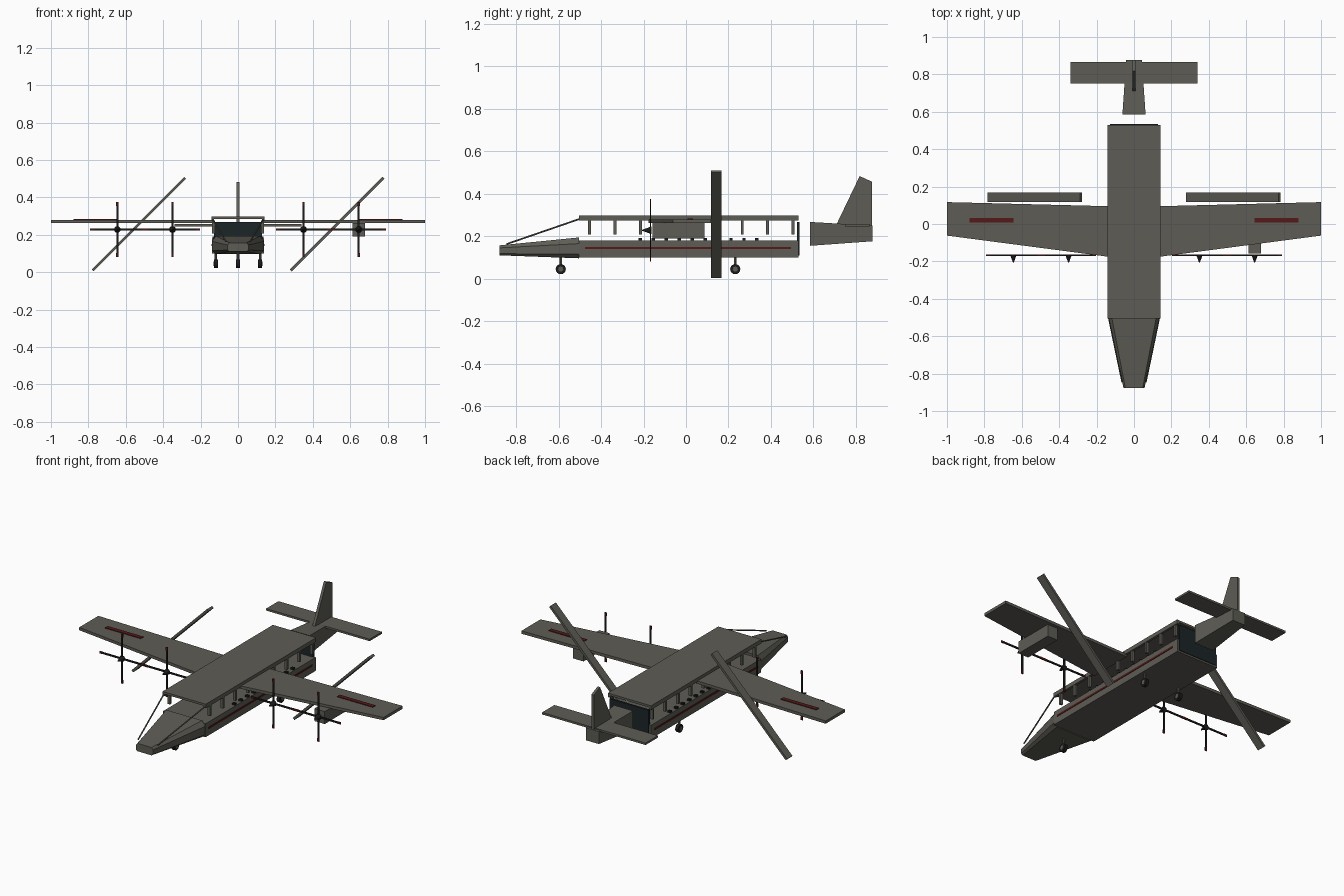
import bpy, bmesh, math
from mathutils import Vector, Matrix

if "Cube" in bpy.data.objects:
    bpy.data.objects.remove(bpy.data.objects["Cube"])


def material(name, r, g, b):
    m = bpy.data.materials.new(name)
    m.diffuse_color = (r, g, b, 1)
    m.use_nodes = True
    m.node_tree.nodes["Principled BSDF"].inputs["Base Color"].default_value = m.diffuse_color
    return m


PAINT = material("grey_paint", 0.11, 0.107, 0.09)
RED = material("dark_red", 0.09, 0.01, 0.01)
BLACK = material("black", 0.01, 0.011, 0.01)
GLASS = material("dark_glass", 0.012, 0.018, 0.02)


def finish(name, bm, mat):
    bmesh.ops.recalc_face_normals(bm, faces=bm.faces)
    me = bpy.data.meshes.new(name)
    bm.to_mesh(me)
    bm.free()
    me.materials.append(mat)
    ob = bpy.data.objects.new(name, me)
    bpy.context.collection.objects.link(ob)
    return ob


def box(name, x, y, z, mat=PAINT, rot=None):
    """Box from (min, max) ranges, optionally rotated about its centre."""
    bm = bmesh.new()
    bmesh.ops.create_cube(bm, size=1)
    c = Vector([(r[0] + r[1]) / 2 for r in (x, y, z)])
    s = [r[1] - r[0] for r in (x, y, z)]
    m = Matrix.Translation(c) @ (rot or Matrix()) @ Matrix.Diagonal((*s, 1))
    bm.transform(m)
    return finish(name, bm, mat)


def loft(name, a, b, mat=PAINT):
    """Closed solid between two matching point loops."""
    bm = bmesh.new()
    va, vb = ([bm.verts.new(p) for p in loop] for loop in (a, b))
    bm.faces.new(va)
    bm.faces.new(vb)
    n = len(va)
    for i in range(n):
        j = (i + 1) % n
        bm.faces.new((va[i], va[j], vb[j], vb[i]))
    return finish(name, bm, mat)


def cone(name, p, q, r1, r2, mat=PAINT, sides=12):
    """Cone or rod running from p to q."""
    p, q = Vector(p), Vector(q)
    d = q - p
    bm = bmesh.new()
    bmesh.ops.create_cone(bm, cap_ends=True, segments=sides, radius1=r1,
                          radius2=r2, depth=d.length)
    bm.transform(Matrix.Translation((p + q) / 2) @ d.to_track_quat('Z', 'Y').to_matrix().to_4x4())
    return finish(name, bm, mat)


# Fuselage: lower hull, roof with side rails, dark rear bulkhead
box("lower_hull", (-.14, .14), (-.505, .53), (.10, .18))
box("roof", (-.142, .142), (-.505, .53), (.284, .297))
box("rear_bulkhead", (-.128, .128), (.522, .534), (.11, .268), GLASS)


# Nose: chamfered loft to a small flat front
def nose_loop(y, w, cw, z0, z1, z2, z3):
    half = [(cw, z0), (w, z1), (w, z2), (cw, z3)]
    return [(x, y, z) for x, z in half] + [(-x, y, z) for x, z in reversed(half)]


loft("nose", nose_loop(-.505, .138, .118, .096, .115, .165, .194),
     nose_loop(-.878, .056, .046, .11, .118, .145, .157))

# Tail cone, stabilizer and fin
loft("tail_cone",
     [(-.062, .585, .155), (.062, .585, .155), (.062, .585, .267), (-.062, .585, .267)],
     [(-.042, .878, .176), (.042, .878, .176), (.042, .878, .25), (-.042, .878, .25)])
box("stabilizer", (-.34, .34), (.75, .865), (.245, .257))
fin = [(.71, .258), (.876, .248), (.876, .457), (.818, .483)]
loft("tail_fin", [(-.008, y, z) for y, z in fin], [(.008, y, z) for y, z in fin])

# Parts repeated on both sides
for s, side in ((-1, "left"), (1, "right")):
    def span(a, b):
        return tuple(sorted((s * a, s * b)))

    box(side + "_roof_rail", span(.128, .142), (-.505, .53), (.273, .285))
    box(side + "_hull_stripe", span(.138, .143), (-.475, .495), (.139, .15), RED)
    for i in range(9):
        y = -.455 + .12 * i
        box(side + "_window_post", span(.124, .14), (y - .007, y + .007), (.208, .275))
    for i in range(10):
        y = -.215 + .061 * i
        box(side + "_sill_block", span(.118, .136), (y - .008, y + .008), (.178, .191), BLACK)
    cone(side + "_windshield_strut", (s * .135, -.505, .28), (s * .064, -.845, .163), .004, .004, sides=6)

    # Tapered wing slab and its red panel
    plan = [(.13, -.176), (1, -.062), (1, .117), (.13, .095)]
    loft(side + "_wing", [(s * x, y, .262) for x, y in plan], [(s * x, y, .279) for x, y in plan])
    box(side + "_wing_panel", span(.645, .88), (.008, .033), (.277, .283), RED)

    # Loose flap plank: both tilt the same way
    c = s * .53
    box(side + "_flap", (c - .35, c + .35), (.118, .168), (.2495, .2635), PAINT,
        Matrix.Rotation(-math.pi / 4, 4, 'Y'))

    # Propellers: spinner and four red-tipped blades
    for px in (.35, .645):
        x, y, z = s * px, -.167, .228
        cone("spinner", (x, y + .004, z), (x, y - .04, z), .018, .002, BLACK)
        for k in range(4):
            a = k * math.pi / 2
            dx, dz = math.cos(a), math.sin(a)
            for name, r0, r1, w, mat in (("blade", 0, .128, .005, BLACK),
                                         ("blade_tip", .126, .147, .006, RED)):
                wx, wz = w * abs(dz), w * abs(dx)
                xs = sorted((x + dx * r0, x + dx * r1))
                zs = sorted((z + dz * r0, z + dz * r1))
                box(name, (xs[0] - wx, xs[1] + wx), (y - .003, y + .003),
                    (zs[0] - wz, zs[1] + wz), mat)

# Single engine nacelle under the right wing
box("nacelle", (.612, .68), (-.157, .088), (.19, .264))

# Landing gear: leg, tyre and hub
for x, y in ((0, -.59), (-.118, .232), (.118, .232)):
    cone("gear_leg", (x, y, .045), (x, y, .115), .007, .007, sides=8)
    cone("tyre", (x - .01, y, .045), (x + .01, y, .045), .024, .024, BLACK, 16)
    cone("wheel_hub", (x - .012, y, .045), (x + .012, y, .045), .012, .012, PAINT, 12)
